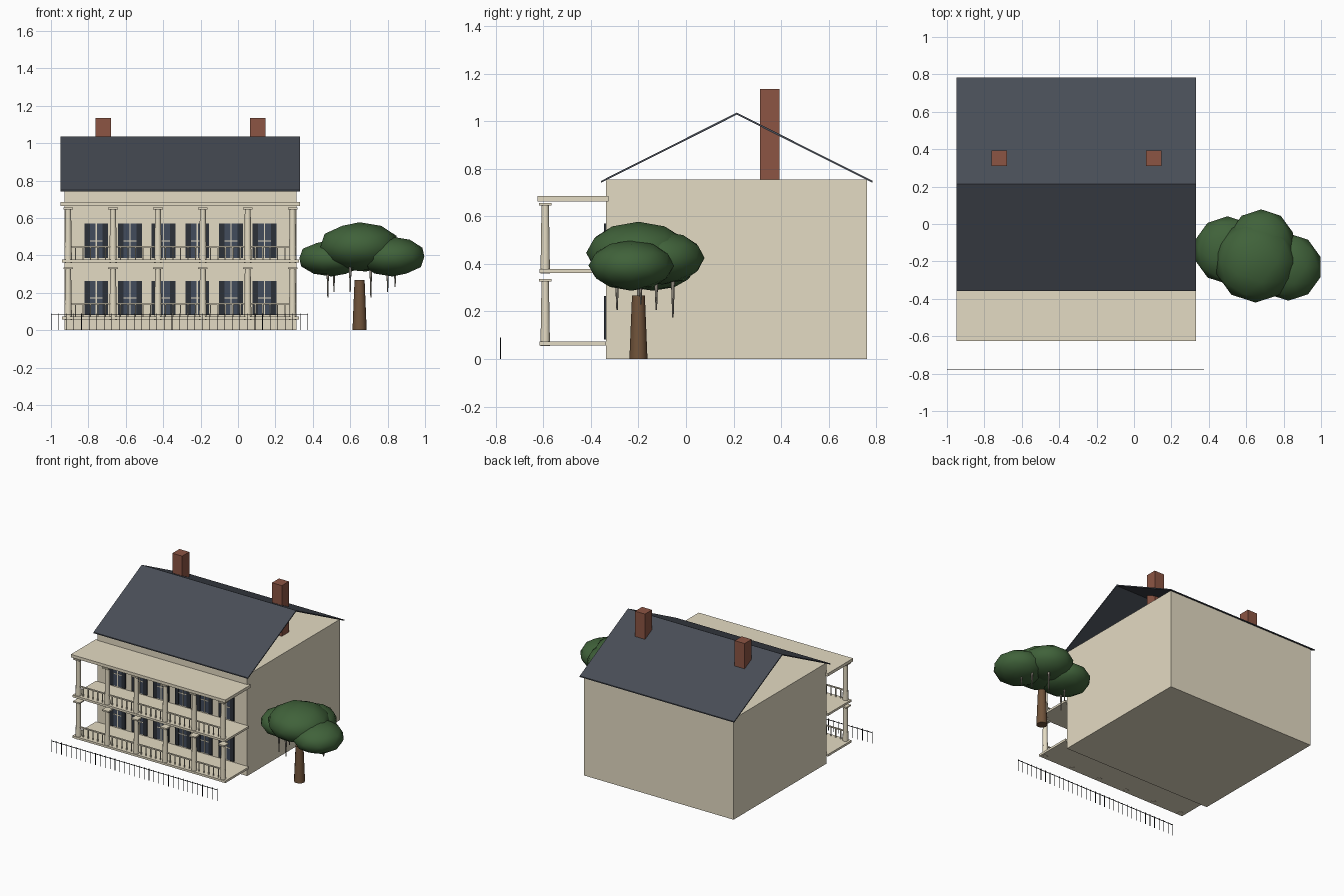
import bpy, bmesh, math
from mathutils import Matrix, Vector

if "Cube" in bpy.data.objects:
    bpy.data.objects.remove(bpy.data.objects["Cube"])


def srgb(r, g, b):
    lin = lambda c: c / 12.92 if c <= 0.04045 else ((c + 0.055) / 1.055) ** 2.4
    return tuple(lin(c / 255) for c in (r, g, b)) + (1,)


def material(name, rgb):
    m = bpy.data.materials.new(name)
    m.diffuse_color = srgb(*rgb)
    m.use_nodes = True
    m.node_tree.nodes["Principled BSDF"].inputs["Base Color"].default_value = m.diffuse_color
    return m


STUCCO = material("cream_stucco", (228, 219, 195))
SLATE = material("slate_roof", (72, 77, 86))
BRICK = material("red_brick", (140, 85, 68))
GLASS = material("window_glass", (66, 76, 92))
SHUTTER = material("dark_shutter", (44, 49, 57))
IRON = material("black_iron", (24, 25, 28))
LEAF = material("leaf_green", (64, 98, 58))
BARK = material("brown_bark", (112, 83, 58))
MOSS = material("grey_moss", (146, 140, 128))


def finish(bm, name, mat, smooth=False):
    bmesh.ops.recalc_face_normals(bm, faces=bm.faces)
    me = bpy.data.meshes.new(name)
    bm.to_mesh(me)
    bm.free()
    me.materials.append(mat)
    ob = bpy.data.objects.new(name, me)
    bpy.context.collection.objects.link(ob)
    if smooth:
        bpy.ops.object.select_all(action='DESELECT')
        ob.select_set(True)
        bpy.context.view_layer.objects.active = ob
        bpy.ops.object.shade_smooth_by_angle(angle=math.radians(60))
    return ob


def add_box(bm, x0, x1, y0, y1, z0, z1):
    centre = Vector((x0 + x1, y0 + y1, z0 + z1)) / 2
    mat = Matrix.Translation(centre) @ Matrix.Diagonal((x1 - x0, y1 - y0, z1 - z0, 1))
    bmesh.ops.create_cube(bm, size=1, matrix=mat)


def add_cone(bm, x, y, z0, z1, r0, r1, sides):
    bmesh.ops.create_cone(bm, cap_ends=True, segments=sides, radius1=r0, radius2=r1,
                          depth=z1 - z0, matrix=Matrix.Translation((x, y, (z0 + z1) / 2)))


def boxes(name, mat, items):
    bm = bmesh.new()
    for b in items:
        add_box(bm, *b)
    return finish(bm, name, mat)


CX = -0.308       # house centre line
COL_Y = -0.592    # column row
WALL = -0.337     # front wall plane

# House body and chimneys
boxes("house_body", STUCCO, [(CX - 0.62, CX + 0.62, WALL, 0.762, 0, 0.755)])
for side, x in (("left", CX - 0.413), ("right", CX + 0.413)):
    boxes(side + "_chimney", BRICK, [(x - 0.041, x + 0.041, 0.311, 0.394, 0.755, 1.135)])

# Thin open-ended gable roof, a chevron profile extruded along x
bm = bmesh.new()
profile = [(-0.357, 0.749), (0.2135, 1.036), (0.784, 0.749),
           (0.784, 0.741), (0.2135, 1.027), (-0.357, 0.741)]
ends = [[bm.verts.new((x, y, z)) for y, z in profile] for x in (CX - 0.64, CX + 0.64)]
for i in range(6):
    j = (i + 1) % 6
    bm.faces.new((ends[0][i], ends[0][j], ends[1][j], ends[1][i]))
for e in ends:
    bm.faces.new((e[0], e[1], e[4], e[5]))
    bm.faces.new((e[1], e[2], e[3], e[4]))
finish(bm, "roof", SLATE)

# Gallery floors and roof slab
boxes("lower_gallery_floor", STUCCO, [(CX - 0.634, CX + 0.634, -0.615, WALL, 0.057, 0.073)])
boxes("upper_gallery_floor", STUCCO, [(CX - 0.634, CX + 0.634, -0.615, WALL, 0.362, 0.378)])
boxes("gallery_roof", STUCCO, [(CX - 0.64, CX + 0.64, -0.625, -0.326, 0.663, 0.685)])

# Columns, railings and windows, one set for each storey
for level, z0, z1 in (("lower", 0.073, 0.336), ("upper", 0.378, 0.656)):
    bm = bmesh.new()
    for i in range(6):
        x = CX + 0.24 * (i - 2.5)
        add_cone(bm, x, COL_Y, z0 - 0.019, z1 - 0.008, 0.020, 0.0155, 12)
        add_box(bm, x - 0.026, x + 0.026, COL_Y - 0.026, COL_Y + 0.026, z1 - 0.01, z1)
    finish(bm, level + "_columns", STUCCO, smooth=True)

    rail = [(CX - 0.62, CX + 0.62, COL_Y - 0.005, COL_Y + 0.005, z0 + 0.065, z0 + 0.073)]
    for i in range(31):
        x = CX + 0.04 * (i - 15)
        rail.append((x - 0.003, x + 0.003, COL_Y - 0.003, COL_Y + 0.003, z0, z0 + 0.066))
    boxes(level + "_railing", STUCCO, rail)

    panes, shutters, bars = [], [], []
    w0, w1 = z0 + 0.008, z0 + 0.191
    mid = (w0 + w1) / 2
    for i in range(6):
        x = CX + 0.18 * (i - 2.5)
        panes.append((x - 0.034, x + 0.034, WALL - 0.004, WALL + 0.001, w0, w1))
        for s in (-1, 1):
            c = x + s * 0.049
            shutters.append((c - 0.015, c + 0.015, WALL - 0.008, WALL + 0.001, w0, w1))
        bars.append((x - 0.003, x + 0.003, WALL - 0.007, WALL + 0.001, w0, w1))
        bars.append((x - 0.034, x + 0.034, WALL - 0.0065, WALL + 0.001, mid - 0.003, mid + 0.003))
    boxes(level + "_window_panes", GLASS, panes)
    boxes(level + "_window_shutters", SHUTTER, shutters)
    boxes(level + "_window_bars", STUCCO, bars)

# Iron fence in front
fence = [(-1.0, 0.375, -0.7815, -0.7785, 0.080, 0.084)]
for i in range(35):
    x = -0.998 + i * 1.371 / 34
    fence.append((x - 0.0015, x + 0.0015, -0.7815, -0.7785, 0, 0.09))
boxes("fence", IRON, fence)

# Tree trunk
bm = bmesh.new()
add_cone(bm, 0.65, -0.2, 0, 0.267, 0.038, 0.027, 12)
finish(bm, "tree_trunk", BARK, smooth=True)

# Tree crown of flattened smooth balls: x, y, z, radius, half height
crown = [(0.65, -0.20, 0.446, 0.22, 0.131),
         (0.825, -0.23, 0.393, 0.18, 0.106),
         (0.50, -0.14, 0.384, 0.181, 0.097),
         (0.68, -0.10, 0.425, 0.178, 0.112)]
for n, (x, y, z, r, h) in enumerate(crown):
    bm = bmesh.new()
    bmesh.ops.create_icosphere(bm, subdivisions=2, radius=1,
                               matrix=Matrix.Translation((x, y, z)) @ Matrix.Diagonal((r, r, h, 1)))
    finish(bm, "tree_crown_%d" % (n + 1), LEAF, smooth=True)

# Hanging moss strands: x, y, lowest z
bm = bmesh.new()
for x, y, z in [(0.48, -0.20, 0.175), (0.513, -0.125, 0.205), (0.60, -0.29, 0.205),
                (0.71, -0.055, 0.175), (0.80, -0.125, 0.205), (0.84, -0.19, 0.23)]:
    add_cone(bm, x, y, z, 0.35, 0.003, 0.009, 6)
finish(bm, "hanging_moss", MOSS, smooth=True)
